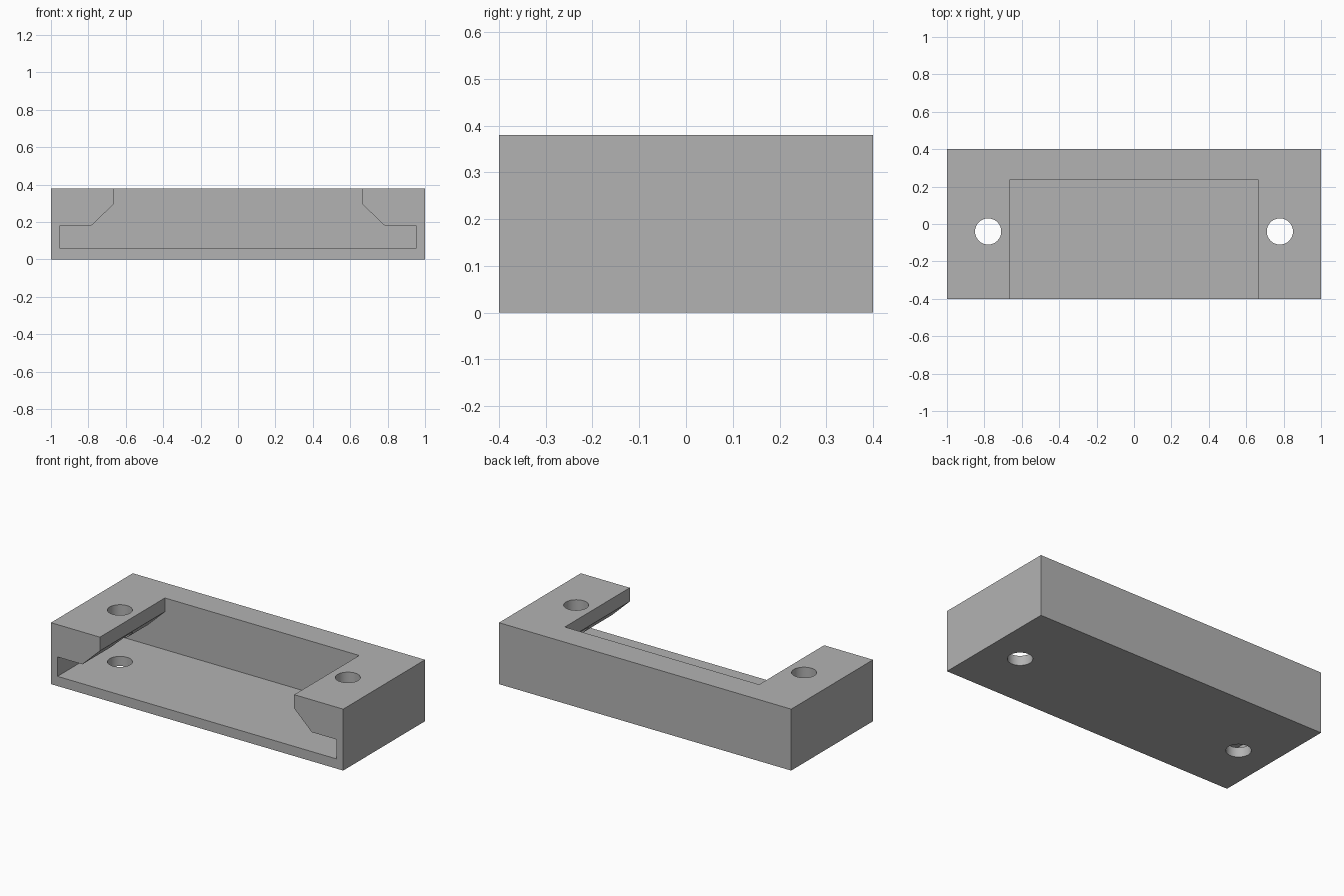
import bpy
import bmesh
import math

default = bpy.data.objects.get("Cube")
if default:
    bpy.data.objects.remove(default, do_unlink=True)

HEIGHT = 0.38
FRONT, SLOT_BACK = -0.4, 0.235

# Single flat grey
grey = bpy.data.materials.new("plain grey")
grey.use_nodes = True
colour = (0.45, 0.45, 0.45, 1)
grey.diffuse_color = colour
grey.node_tree.nodes["Principled BSDF"].inputs["Base Color"].default_value = colour


def extrude_profile(name, points, y0, y1):
    """Prism from an x-z profile, running from y0 to y1."""
    bm = bmesh.new()
    face = bm.faces.new([bm.verts.new((x, y0, z)) for x, z in points])
    moved = bmesh.ops.extrude_face_region(bm, geom=[face])["geom"]
    verts = [v for v in moved if isinstance(v, bmesh.types.BMVert)]
    bmesh.ops.translate(bm, verts=verts, vec=(0, y1 - y0, 0))
    bmesh.ops.recalc_face_normals(bm, faces=bm.faces)
    mesh = bpy.data.meshes.new(name)
    bm.to_mesh(mesh)
    bm.free()
    mesh.materials.append(grey)
    obj = bpy.data.objects.new(name, mesh)
    bpy.context.collection.objects.link(obj)
    return obj


def cut(target, cutter):
    """Subtract the cutter and discard it."""
    cutter.hide_render = True
    mod = target.modifiers.new("cut", "BOOLEAN")
    mod.operation, mod.solver, mod.object = "DIFFERENCE", "EXACT", cutter
    bpy.ops.object.select_all(action="DESELECT")
    bpy.context.view_layer.objects.active = target
    target.select_set(True)
    bpy.ops.object.modifier_apply(modifier=mod.name)
    bpy.data.objects.remove(cutter, do_unlink=True)


# Solid block
body = extrude_profile("bracket_body", [(-1, 0), (1, 0), (1, HEIGHT), (-1, HEIGHT)], FRONT, -FRONT)

# Slot open to the front and top, wide at the floor with chamfered lips above
half = [(0.955, 0.06), (0.955, 0.18), (0.785, 0.18), (0.665, 0.295), (0.665, HEIGHT + 0.1)]
slot = half + [(-x, z) for x, z in reversed(half)]
cut(body, extrude_profile("slot_cutter", slot, FRONT - 0.1, SLOT_BACK))

# Screw holes through lip and floor on both sides
for side in (-1, 1):
    bpy.ops.mesh.primitive_cylinder_add(vertices=48, radius=0.07, depth=1, location=(side * 0.78, -0.04, 0.2))
    hole = bpy.context.object
    hole.name = "hole_cutter"
    hole.data.materials.append(grey)
    cut(body, hole)

bpy.ops.object.shade_smooth_by_angle(angle=math.radians(30))
